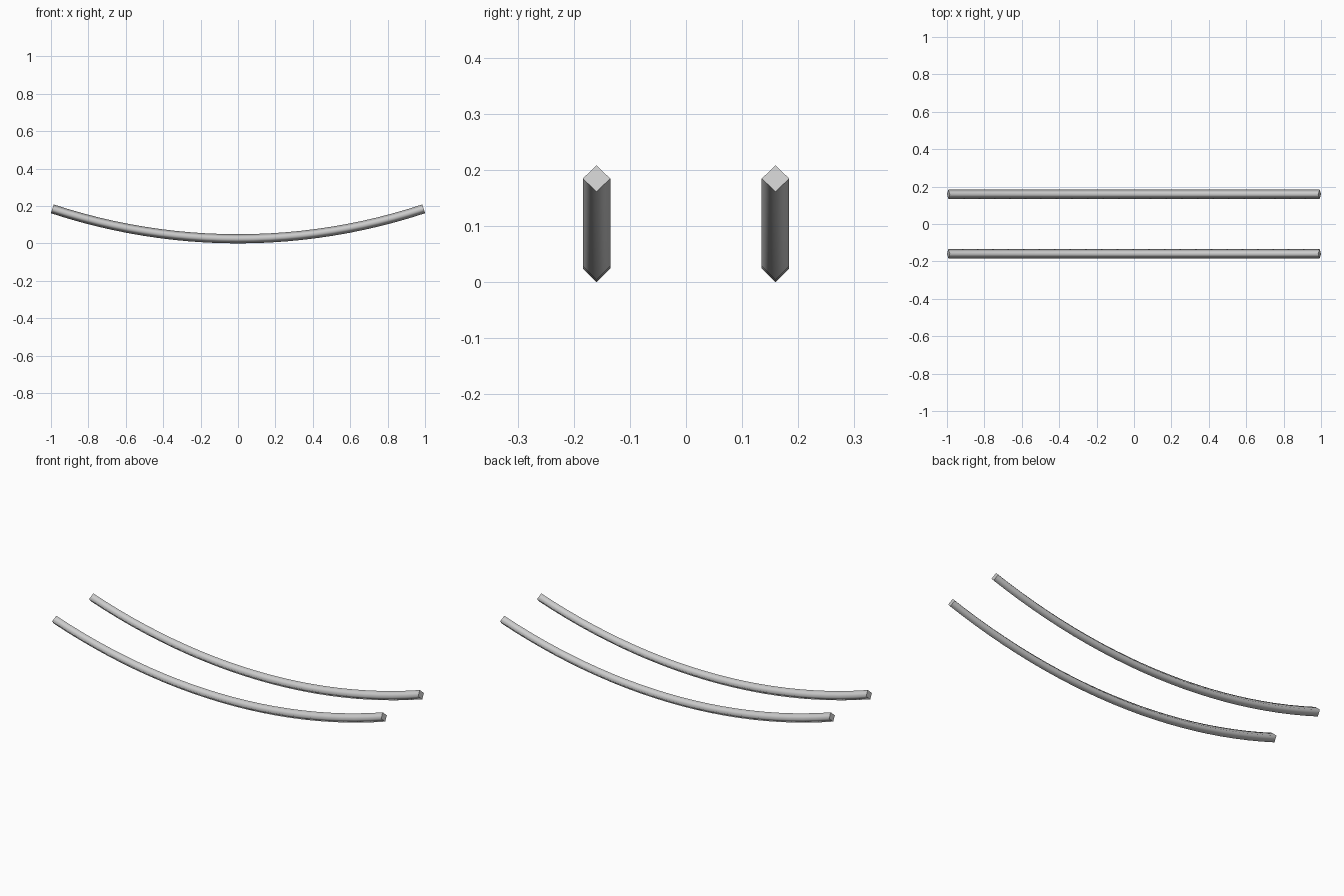
import bpy, math

if "Cube" in bpy.data.objects:
    bpy.data.objects.remove(bpy.data.objects["Cube"])

R = 0.0245            # half diagonal of the diamond section
END_X, END_Z, LOW_Z = 0.9925, 0.1845, 0.0245

# Circular arc through the two ends and the low middle point
sag = END_Z - LOW_Z
radius = (END_X ** 2 + sag ** 2) / (2 * sag)
half = math.asin(END_X / radius)
handle = 4 / 3 * math.tan(half / 4) * radius


def runner(name, y):
    """Curved four-sided rail swept along the arc."""
    cu = bpy.data.curves.new(name, 'CURVE')
    cu.dimensions = '3D'
    cu.twist_mode = 'Z_UP'
    cu.bevel_depth = R
    cu.bevel_resolution = 0
    cu.use_fill_caps = True
    sp = cu.splines.new('BEZIER')
    sp.resolution_u = 12
    sp.bezier_points.add(2)
    for p, a in zip(sp.bezier_points, (-half, 0, half)):
        x, z = radius * math.sin(a), LOW_Z + radius * (1 - math.cos(a))
        dx, dz = handle * math.cos(a), handle * math.sin(a)
        p.handle_left_type = p.handle_right_type = 'FREE'
        p.co = (x, y, z)
        p.handle_left = (x - dx, y, z - dz)
        p.handle_right = (x + dx, y, z + dz)
    sp.use_smooth = True
    ob = bpy.data.objects.new(name, cu)
    bpy.context.collection.objects.link(ob)


# Front and back rocker rails
runner("front_runner", -0.1595)
runner("back_runner", 0.1595)
